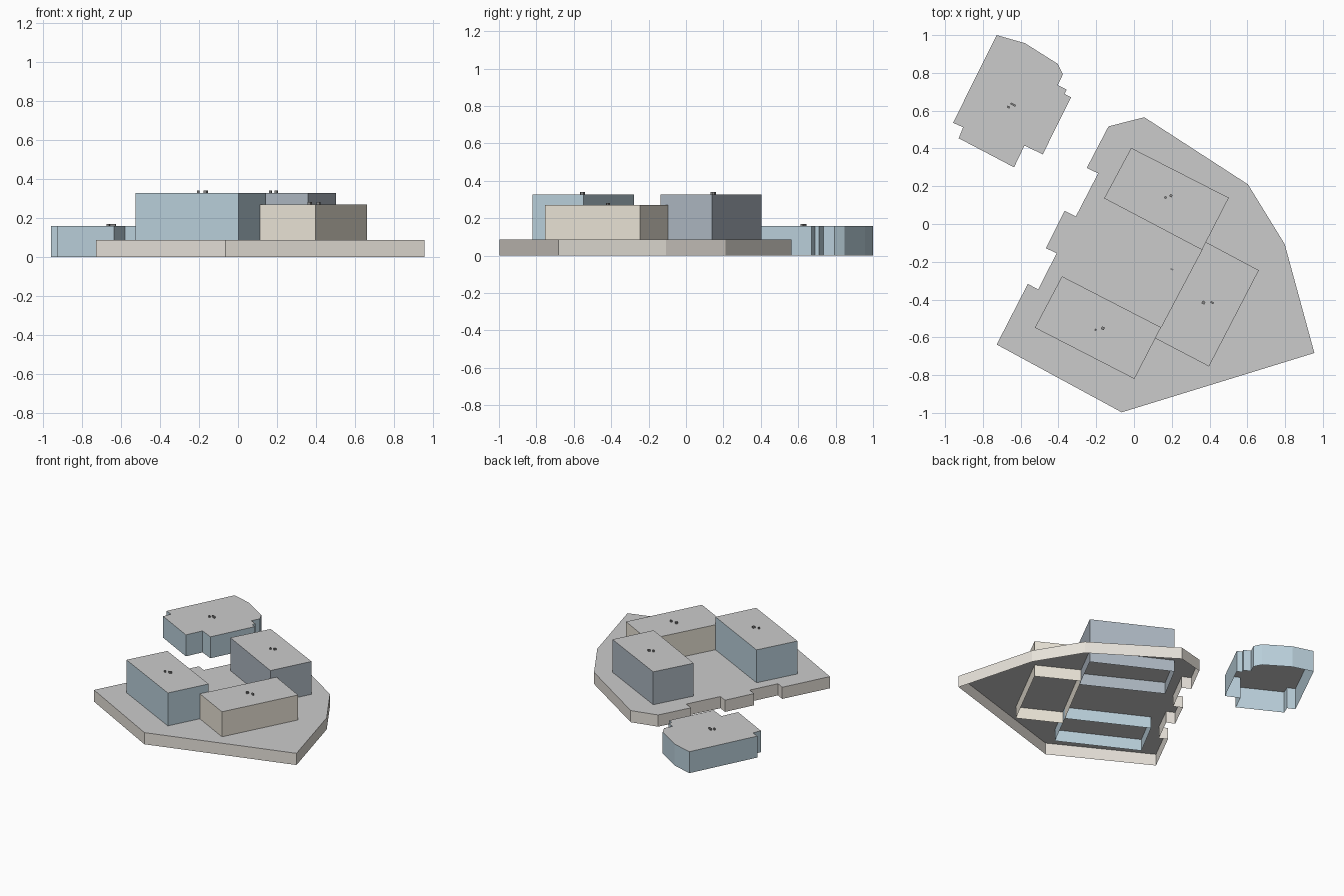
import bpy, bmesh, math


def material(name, rgb):
    m = bpy.data.materials.new(name)
    m.diffuse_color = (*rgb, 1)
    return m


ROOF = material("roof_grey", (0.55, 0.55, 0.55))
STONE = material("podium_stone", (0.80, 0.76, 0.70))
BLUE = material("wall_blue", (0.50, 0.64, 0.72))
SLATE = material("wall_slate", (0.42, 0.48, 0.54))
SAND = material("wall_sand", (0.84, 0.79, 0.69))
DARK = material("vent_dark", (0.25, 0.25, 0.25))


def shell(name, outline, base, top, wall, roof=ROOF):
    """Walls around an outline with a flat roof and an open underside."""
    area = sum(a[0] * b[1] - b[0] * a[1]
               for a, b in zip(outline, outline[1:] + outline[:1]))
    pts = outline if area > 0 else outline[::-1]
    bm = bmesh.new()
    low = [bm.verts.new((x, y, base)) for x, y in pts]
    high = [bm.verts.new((x, y, top)) for x, y in pts]
    bm.faces.new(high).material_index = 1
    n = len(pts)
    for i in range(n):
        j = (i + 1) % n
        bm.faces.new((low[i], low[j], high[j], high[i]))
    mesh = bpy.data.meshes.new(name)
    bm.to_mesh(mesh)
    bm.free()
    mesh.materials.append(wall)
    mesh.materials.append(roof)
    obj = bpy.data.objects.new(name, mesh)
    bpy.context.collection.objects.link(obj)
    return obj


def vent(name, x, y, z, w, d, h=0.012):
    """Small rooftop unit turned to the street grid."""
    c, s = math.cos(math.radians(-27.5)), math.sin(math.radians(-27.5))
    corners = [(-w, -d), (w, -d), (w, d), (-w, d)]
    pts = [(x + (u * c - v * s) / 2, y + (u * s + v * c) / 2) for u, v in corners]
    shell(name, pts, z, z + h, DARK, DARK)


# Broad podium with notched west side
shell("podium", [
    (-0.135, 0.517), (0.055, 0.565), (0.603, 0.21), (0.798, -0.107),
    (0.955, -0.683), (-0.065, -0.997), (-0.727, -0.638), (-0.562, -0.317),
    (-0.507, -0.347), (-0.41, -0.155), (-0.466, -0.128), (-0.367, 0.07),
    (-0.308, 0.04), (-0.19, 0.268), (-0.25, 0.297)], 0, 0.086, STONE)

# Three blocks around the courtyard, walls running down to the ground
shell("north_block", [(-0.015, 0.403), (0.502, 0.139), (0.36, -0.137),
                      (-0.158, 0.136)], 0, 0.328, SLATE)
shell("south_block", [(-0.381, -0.277), (0.143, -0.547), (0.002, -0.82),
                      (-0.525, -0.549)], 0, 0.328, BLUE)
shell("east_block", [(0.381, -0.096), (0.661, -0.245), (0.397, -0.754),
                     (0.112, -0.605)], 0, 0.27, SAND)

# Detached house
shell("detached_house", [
    (-0.727, 1.0), (-0.577, 0.957), (-0.404, 0.848), (-0.376, 0.793),
    (-0.404, 0.735), (-0.356, 0.711), (-0.368, 0.689), (-0.333, 0.671),
    (-0.483, 0.369), (-0.58, 0.415), (-0.635, 0.3), (-0.928, 0.454),
    (-0.905, 0.512), (-0.958, 0.536)], 0, 0.158, BLUE)

# Rooftop units
for i, v in enumerate([
        (0.196, 0.15, 0.328, 0.014, 0.014), (0.167, 0.14, 0.328, 0.012, 0.012),
        (-0.203, -0.56, 0.328, 0.01, 0.01), (-0.165, -0.552, 0.328, 0.016, 0.016),
        (0.368, -0.416, 0.27, 0.016, 0.016), (0.413, -0.416, 0.27, 0.018, 0.01),
        (-0.665, 0.619, 0.158, 0.014, 0.01), (-0.64, 0.632, 0.158, 0.03, 0.01),
        (0.2, -0.24, 0.086, 0.016, 0.008, 0.004)]):
    vent(f"roof_vent_{i + 1}", *v)
